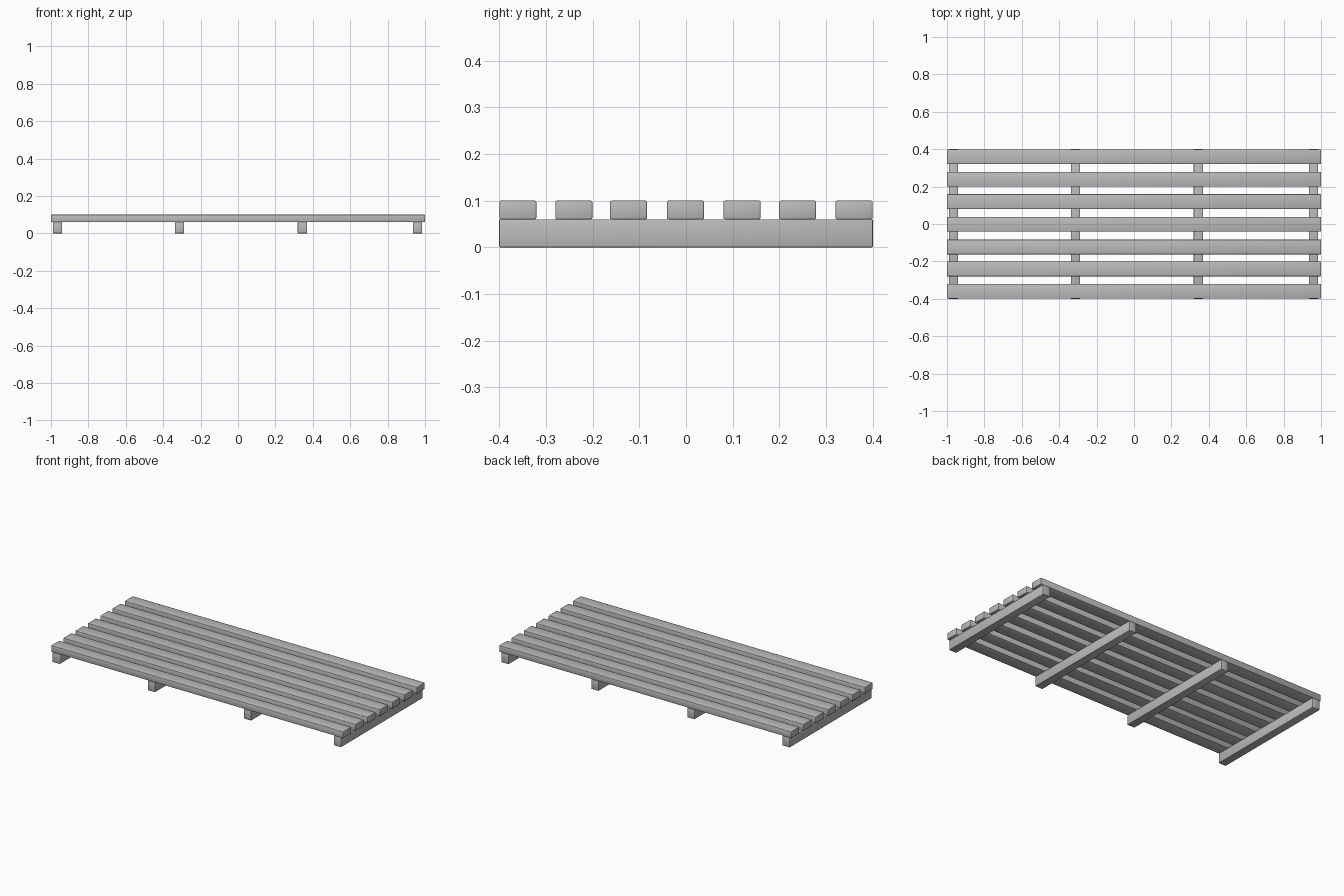
import bpy

if "Cube" in bpy.data.objects:
    bpy.data.objects.remove(bpy.data.objects["Cube"])

# Dark grey finish
finish = bpy.data.materials.new("dark_grey")
finish.diffuse_color = (0.5, 0.5, 0.5, 1)
finish.use_nodes = True
finish.node_tree.nodes["Principled BSDF"].inputs["Base Color"].default_value = finish.diffuse_color


def board(name, lo, hi, bevel):
    """Box between two corners with softly rounded, smooth-shaded edges."""
    size = [h - l for l, h in zip(lo, hi)]
    bpy.ops.mesh.primitive_cube_add(size=1, location=[(l + h) / 2 for l, h in zip(lo, hi)])
    ob = bpy.context.object
    ob.name = name
    ob.scale = size
    bpy.ops.object.transform_apply(location=False, rotation=False, scale=True)
    ob.data.materials.append(finish)
    bpy.ops.object.shade_smooth()
    mod = ob.modifiers.new("eased_edges", "BEVEL")
    mod.width = bevel
    mod.segments = 2
    return ob


# Seven long slats forming the deck
for i, y in enumerate((-0.36, -0.24, -0.123, -0.001, 0.12, 0.239, 0.36)):
    board(f"deck_slat_{i + 1}", (-1, y - 0.0395, 0.06), (1, y + 0.0395, 0.10), 0.003)

# Four cross joists under the slats
for i, x in enumerate((-0.965, -0.313, 0.344, 0.96)):
    board(f"cross_joist_{i + 1}", (x - 0.025, -0.4, 0), (x + 0.025, 0.4, 0.06), 0.002)
